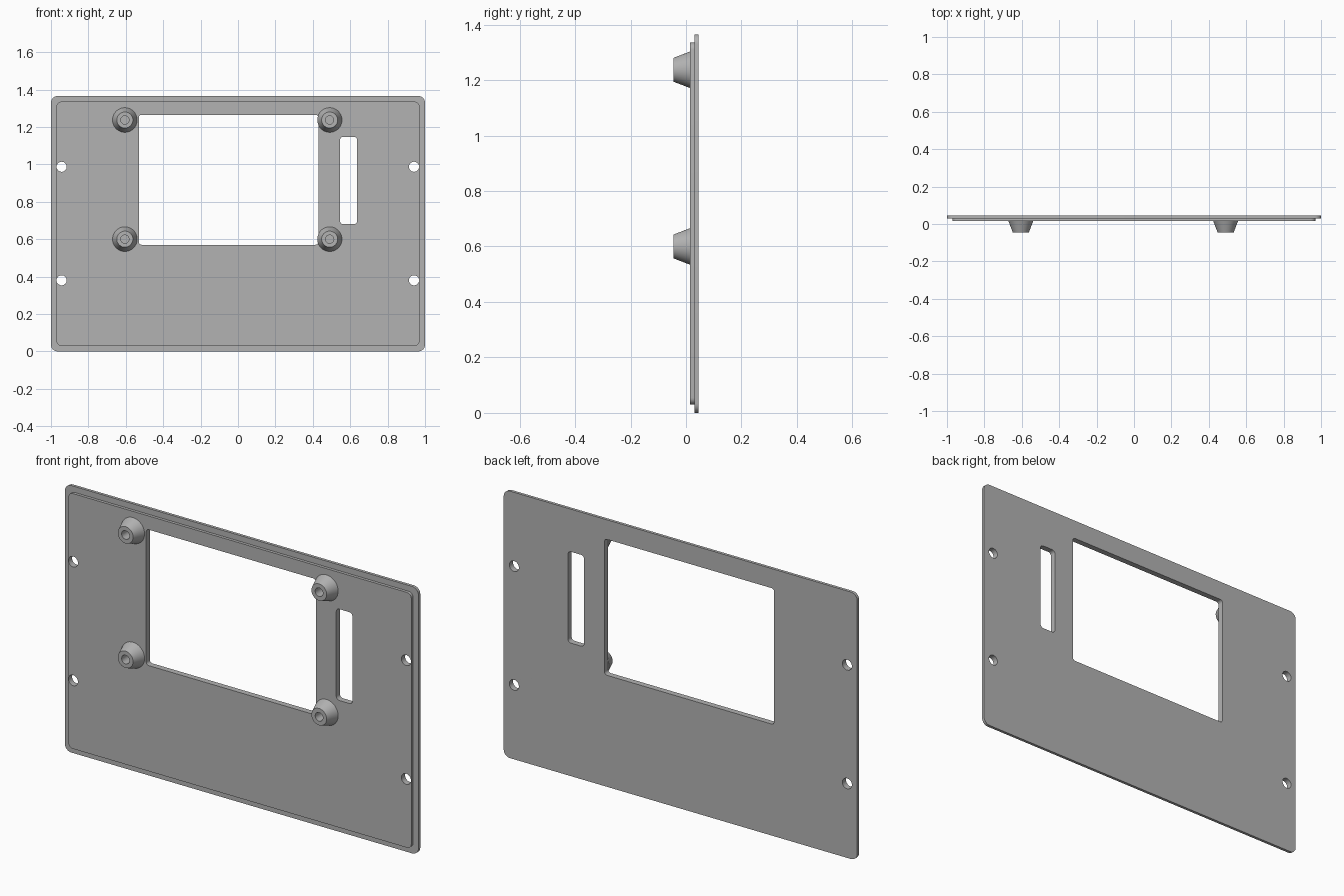
import bpy, bmesh
from math import cos, sin, pi, radians
from mathutils import Matrix, Vector

cube = bpy.data.objects.get("Cube")
if cube:
    bpy.data.objects.remove(cube, do_unlink=True)

grey = bpy.data.materials.new("grey plastic")
GREY = (0.45, 0.45, 0.45, 1)
grey.use_nodes = True
grey.diffuse_color = GREY
grey.node_tree.nodes["Principled BSDF"].inputs["Base Color"].default_value = GREY


def rounded_rect(x0, x1, z0, z1, r, steps=6):
    """Outline of a rectangle with rounded corners."""
    centres = [(x1 - r, z1 - r), (x0 + r, z1 - r), (x0 + r, z0 + r), (x1 - r, z0 + r)]
    points = []
    for i, (cx, cz) in enumerate(centres):
        for k in range(steps + 1):
            a = (i + k / steps) * pi / 2
            points.append((cx + r * cos(a), cz + r * sin(a)))
    return points


def circle(cx, cz, r, n=32):
    return [(cx + r * cos(2 * pi * i / n), cz + r * sin(2 * pi * i / n)) for i in range(n)]


def finish(name, mesh):
    mesh.materials.clear()
    mesh.materials.append(grey)
    obj = bpy.data.objects.new(name, mesh)
    bpy.context.collection.objects.link(obj)
    bpy.ops.object.select_all(action="DESELECT")
    obj.select_set(True)
    bpy.context.view_layer.objects.active = obj
    bpy.ops.object.shade_smooth_by_angle(angle=radians(30))
    return obj


def plate(name, outlines, y0, y1):
    """Upright sheet: first outline is the edge, the others are openings."""
    curve = bpy.data.curves.new(name + " outline", "CURVE")
    curve.dimensions = "2D"
    curve.fill_mode = "BOTH"
    curve.extrude = (y1 - y0) / 2
    for outline in outlines:
        spline = curve.splines.new("POLY")
        spline.points.add(len(outline) - 1)
        for p, (x, z) in zip(spline.points, outline):
            p.co = (x, z, 0, 1)
        spline.use_cyclic_u = True
    helper = bpy.data.objects.new(name + " helper", curve)
    bpy.context.collection.objects.link(helper)
    bpy.context.view_layer.update()
    graph = bpy.context.evaluated_depsgraph_get()
    mesh = bpy.data.meshes.new_from_object(helper.evaluated_get(graph))
    bpy.data.objects.remove(helper, do_unlink=True)
    mesh.transform(Matrix.Translation((0, (y0 + y1) / 2, 0)) @ Matrix.Rotation(pi / 2, 4, "X"))
    bm = bmesh.new()
    bm.from_mesh(mesh)
    bmesh.ops.remove_doubles(bm, verts=bm.verts, dist=0.0001)
    bmesh.ops.recalc_face_normals(bm, faces=bm.faces)
    bm.to_mesh(mesh)
    bm.free()
    mesh.name = name
    return finish(name, mesh)


# Openings shared by both layers: display window, side slot, screw holes
openings = [rounded_rect(-0.53, 0.43, 0.57, 1.265, 0.015),
            rounded_rect(0.545, 0.637, 0.68, 1.147, 0.018)]
openings += [circle(x, z, 0.027) for x in (-0.943, 0.941) for z in (0.38, 0.987)]

# Back cover sheet and the smaller raised step in front of it
plate("cover_plate", [rounded_rect(-1, 1, 0, 1.365, 0.035)] + openings, 0.03, 0.045)
plate("raised_step", [rounded_rect(-0.97, 0.97, 0.03, 1.335, 0.025)] + openings, 0.015, 0.03)


def standoff(name, x, z):
    """Tapered mounting post with a blind screw hole."""
    profile = [(0, 0.015), (0.066, 0.015), (0.043, -0.045),
               (0.022, -0.045), (0.022, 0.01), (0, 0.01)]
    bm = bmesh.new()
    verts = [bm.verts.new((r, y, 0)) for r, y in profile]
    edges = [bm.edges.new(pair) for pair in zip(verts, verts[1:])]
    bmesh.ops.spin(bm, geom=verts + edges, axis=(0, 1, 0), cent=(0, 0, 0),
                   angle=2 * pi, steps=40, use_merge=True)
    bmesh.ops.remove_doubles(bm, verts=bm.verts, dist=0.0001)
    bmesh.ops.recalc_face_normals(bm, faces=bm.faces)
    bmesh.ops.translate(bm, verts=bm.verts, vec=Vector((x, 0, z)))
    mesh = bpy.data.meshes.new(name)
    bm.to_mesh(mesh)
    bm.free()
    return finish(name, mesh)


# Four posts around the window
for side, x in (("right", -0.605), ("left", 0.49)):
    for level, z in (("lower", 0.6), ("upper", 1.237)):
        standoff(f"{level}_{side}_standoff", x, z)
